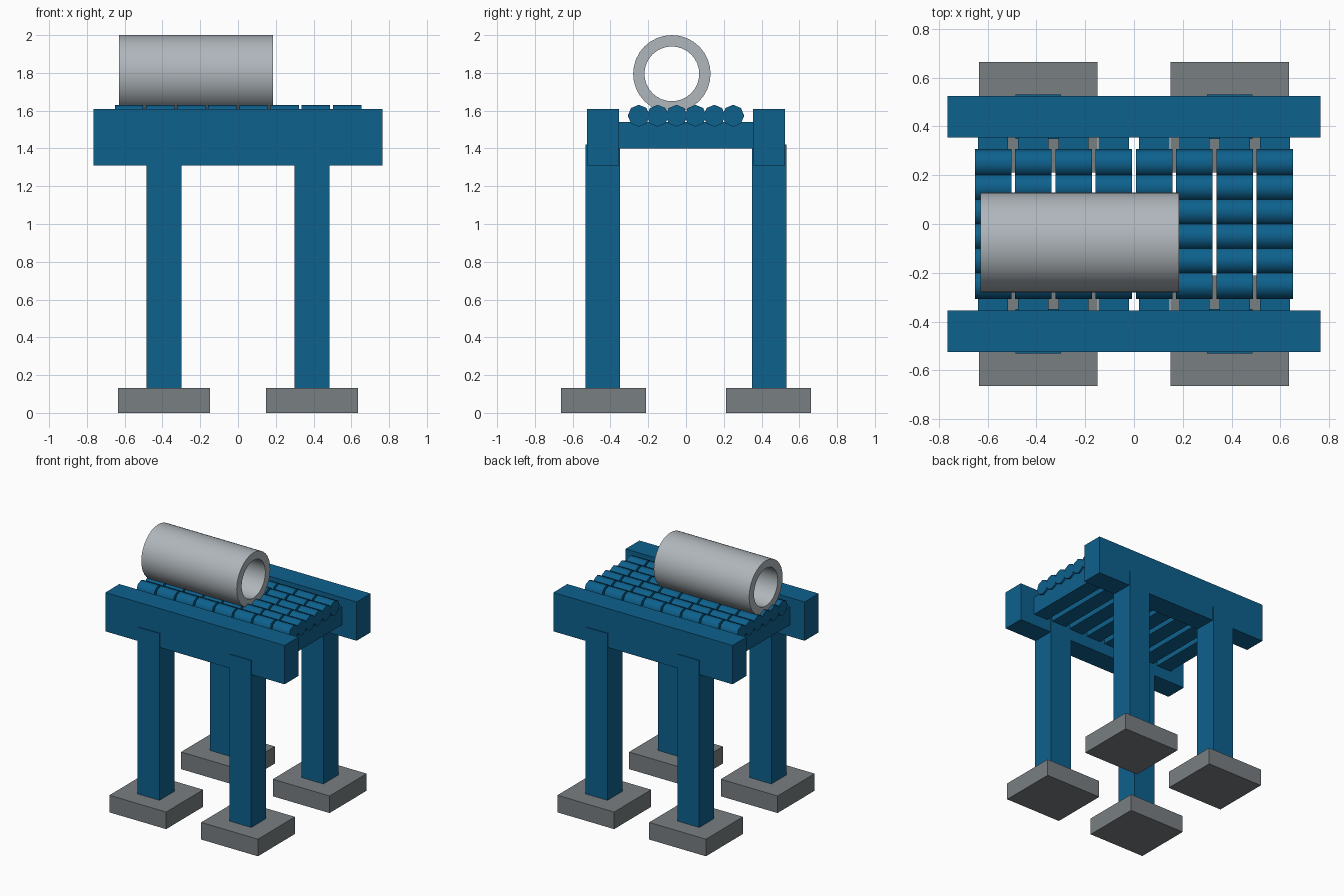
import bpy
import bmesh
import math
from mathutils import Matrix

cube = bpy.data.objects.get("Cube")
if cube:
    bpy.data.objects.remove(cube, do_unlink=True)


def material(name, rgb):
    mat = bpy.data.materials.new(name)
    mat.use_nodes = True
    colour = (*rgb, 1)
    mat.diffuse_color = colour
    mat.node_tree.nodes["Principled BSDF"].inputs["Base Color"].default_value = colour
    return mat


BLUE = material("blue paint", (0.004, 0.12, 0.27))
CONCRETE = material("concrete grey", (0.19, 0.21, 0.22))
STEEL = material("light steel", (0.43, 0.47, 0.50))


def finish(bm, name, mat, smooth=False):
    mesh = bpy.data.meshes.new(name)
    bmesh.ops.recalc_face_normals(bm, faces=bm.faces)
    bm.to_mesh(mesh)
    bm.free()
    mesh.materials.append(mat)
    obj = bpy.data.objects.new(name, mesh)
    bpy.context.collection.objects.link(obj)
    if smooth:
        bpy.ops.object.select_all(action="DESELECT")
        bpy.context.view_layer.objects.active = obj
        obj.select_set(True)
        bpy.ops.object.shade_smooth_by_angle(angle=math.radians(60))
    return obj


def box(name, mat, x, y, z):
    """Box spanning the given (low, high) ranges."""
    bm = bmesh.new()
    spans = (x, y, z)
    centre = [(a + b) / 2 for a, b in spans]
    size = [b - a for a, b in spans]
    bmesh.ops.create_cube(bm, size=1, matrix=Matrix.Translation(centre) @ Matrix.Diagonal((*size, 1)))
    return finish(bm, name, mat)


def span(centre, width):
    return (centre - width / 2, centre + width / 2)


# Legs on concrete pads, with a long rail along each side
for sy, end in ((-1, "front"), (1, "back")):
    box(f"{end}_rail", BLUE, (-0.765, 0.765), span(sy * 0.44, 0.17), (1.31, 1.61))
    for sx, side in ((-1, "right"), (1, "left")):
        box(f"{end}_{side}_pad", CONCRETE, span(sx * 0.392, 0.485), span(sy * 0.437, 0.452), (0, 0.132))
        box(f"{end}_{side}_leg", BLUE, span(sx * 0.392, 0.186), span(sy * 0.44, 0.182), (0.002, 1.42))

# Cross beams, each carrying a row of eight-sided rollers
PITCH = 0.165
for i in range(8):
    x = (i - 3.5) * PITCH
    box(f"cross_beam_{i + 1}", BLUE, span(x, 0.124), (-0.36, 0.36), (1.40, 1.54))
    bm = bmesh.new()
    for j in range(6):
        place = Matrix.Translation((x, (j - 2.5) * 0.1, 1.573)) @ Matrix.Rotation(math.pi / 2, 4, "Y")
        bmesh.ops.create_cone(bm, cap_ends=True, segments=8, radius1=0.058, radius2=0.058,
                              depth=0.15, matrix=place)
    finish(bm, f"roller_row_{i + 1}", BLUE, smooth=True)

# Hollow pipe: rectangular wall section spun about the x direction
AXIS = (0, -0.075, 1.795)
bm = bmesh.new()
wall = [bm.verts.new((x, AXIS[1], AXIS[2] + r))
        for x, r in ((-0.63, 0.145), (-0.63, 0.205), (0.185, 0.205), (0.185, 0.145))]
edges = [bm.edges.new((wall[k], wall[(k + 1) % 4])) for k in range(4)]
bmesh.ops.spin(bm, geom=wall + edges, cent=AXIS, axis=(1, 0, 0), angle=math.tau, steps=32)
bmesh.ops.remove_doubles(bm, verts=bm.verts, dist=0.0005)
finish(bm, "pipe", STEEL, smooth=True)
